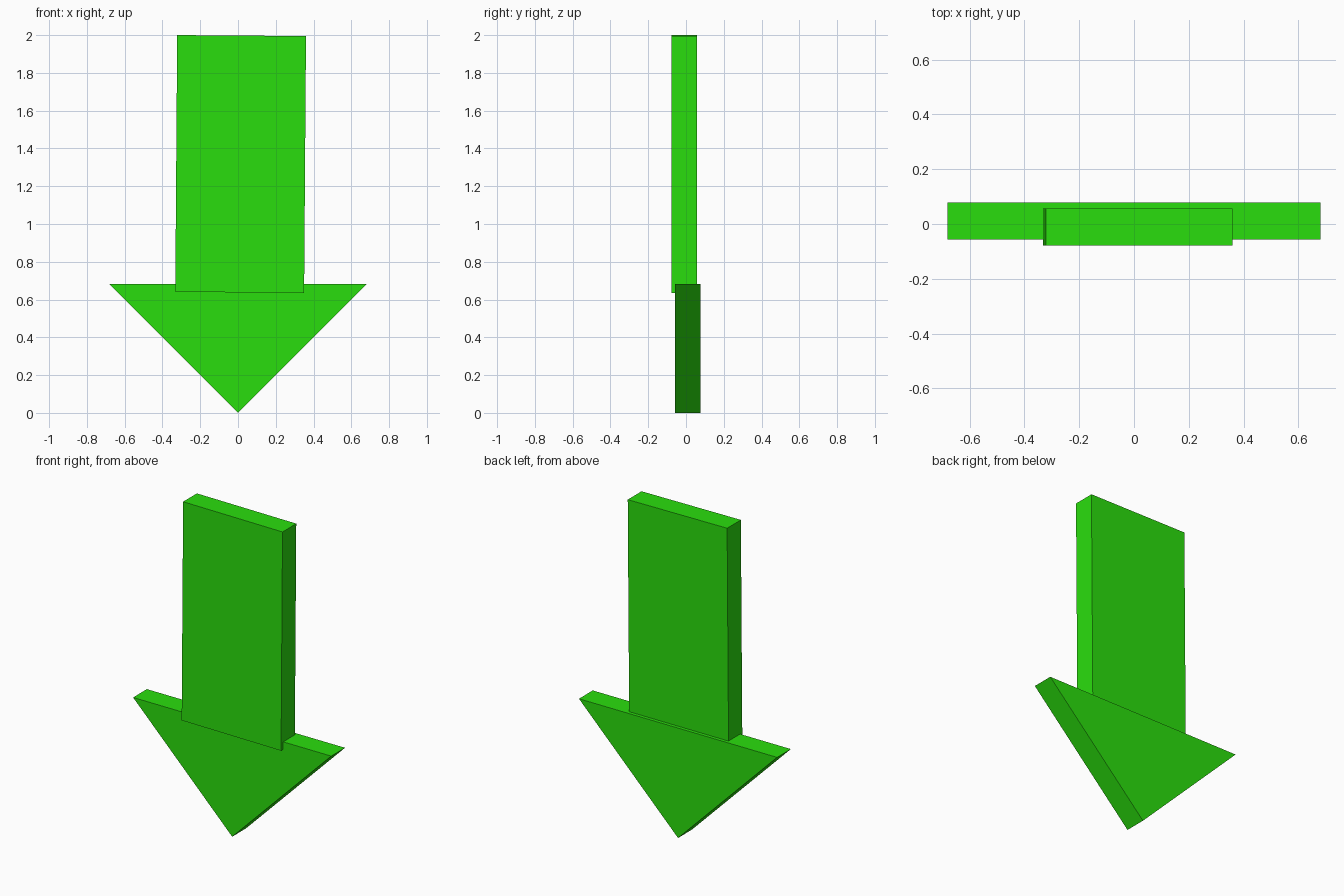
import bpy, bmesh

if "Cube" in bpy.data.objects:
    bpy.data.objects.remove(bpy.data.objects["Cube"])

green = bpy.data.materials.new("green")
green.diffuse_color = (0.023, 0.73, 0.004, 1)
green.use_nodes = True
green.node_tree.nodes["Principled BSDF"].inputs["Base Color"].default_value = green.diffuse_color


def plate(name, outline, y_front, y_back):
    """Extrude an x-z outline from y_front to y_back."""
    bm = bmesh.new()
    face = bm.faces.new([bm.verts.new((x, y_front, z)) for x, z in outline])
    out = bmesh.ops.extrude_face_region(bm, geom=[face], use_keep_orig=True)
    moved = [v for v in out["geom"] if isinstance(v, bmesh.types.BMVert)]
    bmesh.ops.translate(bm, verts=moved, vec=(0, y_back - y_front, 0))
    bmesh.ops.recalc_face_normals(bm, faces=bm.faces)
    mesh = bpy.data.meshes.new(name)
    bm.to_mesh(mesh)
    bm.free()
    mesh.materials.append(green)
    obj = bpy.data.objects.new(name, mesh)
    bpy.context.collection.objects.link(obj)
    return obj


# Triangular head pointing down
plate("arrow_head", [(0, 0), (0.68, 0.682), (-0.68, 0.682)], -0.057, 0.078)

# Slightly tilted shaft, set forward of the head
plate("arrow_shaft", [(-0.332, 0.641), (0.35, 0.635), (0.36, 1.995), (-0.322, 2.0)],
      -0.078, 0.057)
